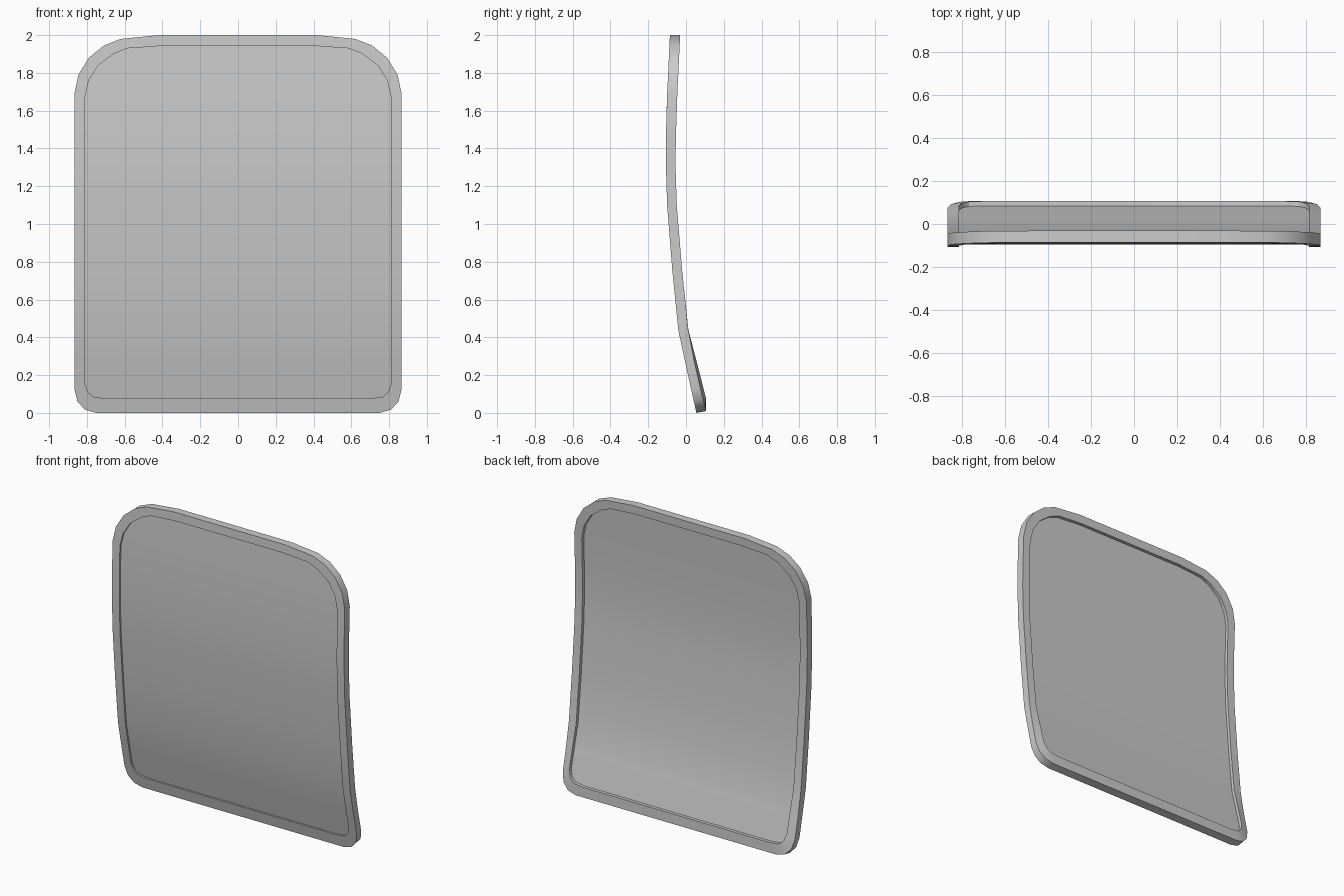
import bpy, bmesh

if "Cube" in bpy.data.objects:
    bpy.data.objects.remove(bpy.data.objects["Cube"])

# Side profiles: (z, y) of the front face, and of the back face at outer and inner rim
FRONT = [(0, .055), (.43, -.04), (.75, -.072), (1.1, -.1), (1.33, -.107), (1.6, -.104), (2, -.085)]
BACK_OUT = [(0, .107), (.2, .057), (.45, .01), (.75, -.02), (1.1, -.049), (1.33, -.056), (1.6, -.05), (2, -.031)]
BACK_IN = [(0, .125), (.08, .105), (.2, .075)] + BACK_OUT[2:]

# Right half outlines (x, z), top to bottom
MID = [1.5, 1.33, 1.1, .75, .44, .28]
OUTER = ([(.42, 2), (.62, 1.98), (.71, 1.945), (.79, 1.88), (.845, 1.79), (.866, 1.69)]
         + [(.866, z) for z in MID]
         + [(.866, .125), (.85, .06), (.81, .017), (.75, 0)])
INNER = ([(.40, 1.943), (.585, 1.93), (.66, 1.9), (.74, 1.84), (.79, 1.76), (.811, 1.67)]
         + [(.811, z) for z in MID]
         + [(.811, .155), (.795, .11), (.765, .085), (.70, .077)])


def sample(profile, z):
    for (z0, y0), (z1, y1) in zip(profile, profile[1:]):
        if z <= z1:
            return y0 + (y1 - y0) * (z - z0) / (z1 - z0)
    return profile[-1][1]


def ring(bm, half, profile, dy=0, lift=0):
    """Closed loop of vertices following a side profile."""
    pts = half + [(-x, z) for x, z in reversed(half)]
    return [bm.verts.new((x, sample(profile, z) + dy, z + lift * max(0, 1 - z / .25)))
            for x, z in pts]


def bridge(bm, a, b):
    n = len(a)
    for i in range(n):
        j = (i + 1) % n
        bm.faces.new((a[i], a[j], b[j], b[i]))


def fill(bm, loop):
    n = len(loop)
    for i in range(n // 2 - 1):
        bm.faces.new((loop[i], loop[i + 1], loop[n - 2 - i], loop[n - 1 - i]))


def finish(bm, name):
    bmesh.ops.recalc_face_normals(bm, faces=bm.faces)
    me = bpy.data.meshes.new(name)
    bm.to_mesh(me)
    bm.free()
    ob = bpy.data.objects.new(name, me)
    bpy.context.collection.objects.link(ob)
    bpy.ops.object.select_all(action='DESELECT')
    ob.select_set(True)
    bpy.context.view_layer.objects.active = ob
    bpy.ops.object.shade_smooth_by_angle(angle=.55)


# Curved backrest: raised rim with a panel recessed on both sides
bm = bmesh.new()
loops = [ring(bm, INNER, FRONT, dy=.012),
         ring(bm, INNER, FRONT),
         ring(bm, OUTER, FRONT),
         ring(bm, OUTER, BACK_OUT, lift=.01),
         ring(bm, INNER, BACK_IN),
         ring(bm, INNER, BACK_IN, dy=-.022)]
for a, b in zip(loops, loops[1:]):
    bridge(bm, a, b)
fill(bm, loops[0])
fill(bm, loops[-1])
finish(bm, "backrest_panel")
